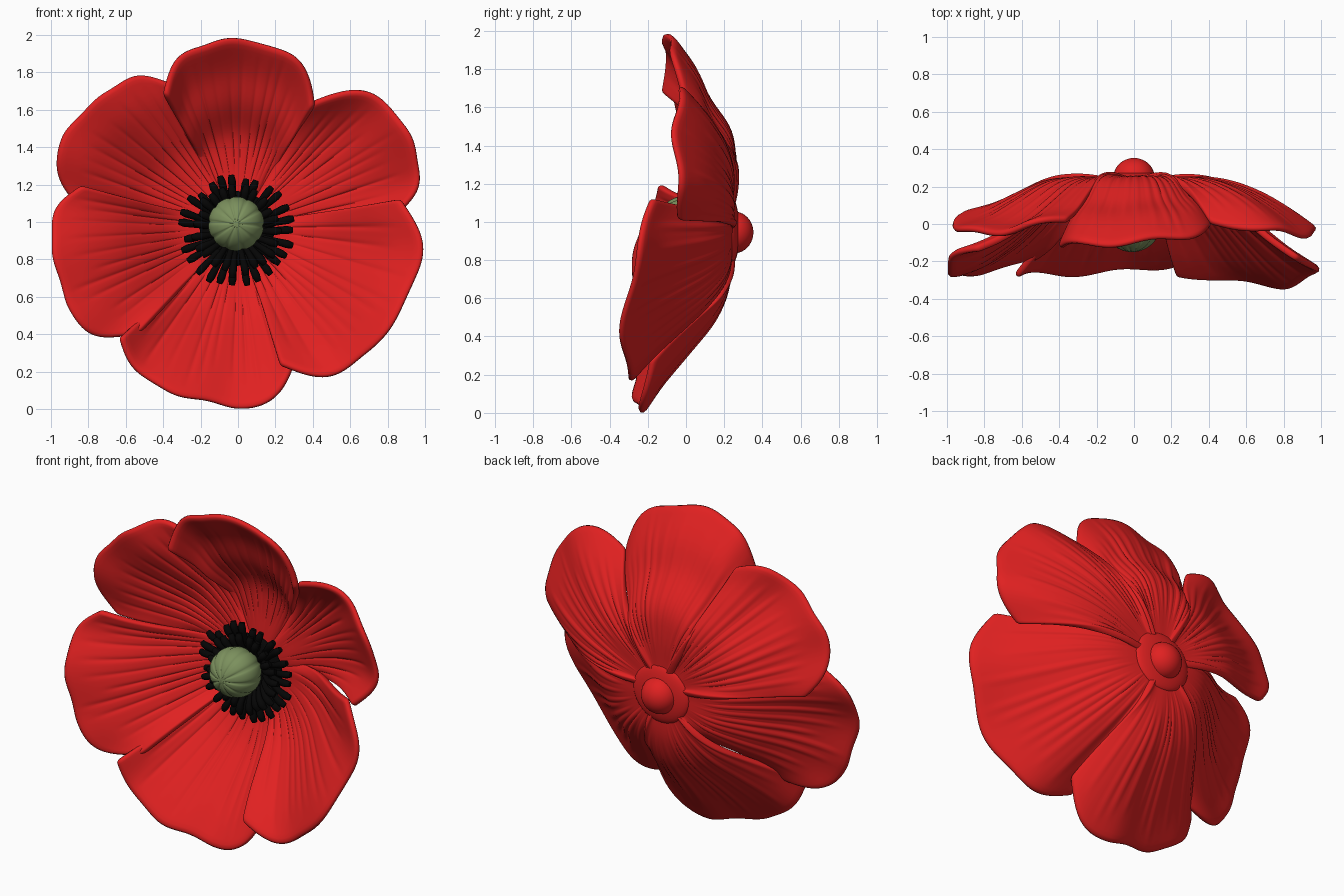
import bpy, bmesh, math, random
from mathutils import Vector

random.seed(4)
if "Cube" in bpy.data.objects:
    bpy.data.objects.remove(bpy.data.objects["Cube"])

HEART_Z = 0.97      # height of the flower's middle
BASE_Y = 0.225      # depth where the petals join
COLS, ROWS = 52, 20


def material(name, rgb):
    m = bpy.data.materials.new(name)
    m.use_nodes = True
    m.diffuse_color = (*rgb, 1)
    m.node_tree.nodes["Principled BSDF"].inputs["Base Color"].default_value = (*rgb, 1)
    return m


RED = material("poppy red", (0.75, 0.015, 0.015))
GREEN = material("seed pod green", (0.2, 0.28, 0.11))
BLACK = material("stamen black", (0.0015, 0.0015, 0.0015))


def finish(bm, name, mat):
    mesh = bpy.data.meshes.new(name)
    bmesh.ops.recalc_face_normals(bm, faces=bm.faces)
    bm.to_mesh(mesh)
    bm.free()
    mesh.materials.append(mat)
    for p in mesh.polygons:
        p.use_smooth = True
    ob = bpy.data.objects.new(name, mesh)
    bpy.context.collection.objects.link(ob)
    return ob


def spline(values, f):
    """Smooth interpolation through evenly spaced values, f in 0..1."""
    n = len(values) - 1
    i = min(int(f * n), n - 1)
    t = f * n - i
    b, c = values[i], values[i + 1]
    a = values[i - 1] if i else 2 * b - c
    d = values[i + 2] if i + 2 <= n else 2 * c - b
    return b + 0.5 * t * (c - a + t * (2*a - 5*b + 4*c - d + t * (3*(b - c) + d - a)))


def petal(name, start, end, radii, rim, bowl):
    """Fan-shaped petal: rim radii and depths run from start to end angle,
    bowl gives the share of the rim depth reached from heart to rim."""
    bm = bmesh.new()
    phase = random.uniform(0, 6)
    # narrow creases run along some columns of the fan
    creases = {}
    col = 4
    while col < COLS - 3:
        creases[col] = (random.uniform(0.008, 0.016), random.uniform(0.2, 0.4),
                        random.uniform(0.8, 0.97))
        col += random.randint(3, 6)
    grid = []
    for c in range(COLS + 1):
        f = c / COLS
        u = 2 * f - 1
        angle = math.radians(start + (end - start) * f)
        reach = spline(radii, f) + 0.005 * math.sin(22 * f + phase)
        rim_y = spline(rim, f)
        line = []
        for k in range(ROWS + 1):
            t = 0.04 + 0.96 * k / ROWS
            r = t * reach
            y = BASE_Y + (rim_y - BASE_Y) * spline(bowl, t)
            # rolled side edges show as ridges on the back
            y += 0.05 * abs(u) ** 8 * math.sin(math.pi * t) * (1 - t * 0.6)
            y += 0.014 * math.sin(15 * f + phase) * t * t
            if c in creases:
                depth, t0, t1 = creases[c]
                if t0 < t < t1:
                    y += depth * math.sin(math.pi * (t - t0) / (t1 - t0)) ** 0.5
            line.append(bm.verts.new((r * math.cos(angle), y, HEART_Z + r * math.sin(angle))))
        grid.append(line)
    for c in range(COLS):
        for k in range(ROWS):
            bm.faces.new((grid[c][k], grid[c + 1][k], grid[c + 1][k + 1], grid[c][k + 1]))
    ob = finish(bm, name, RED)
    solid = ob.modifiers.new("thickness", "SOLIDIFY")
    solid.thickness = 0.038
    solid.offset = 0
    rounding = ob.modifiers.new("rounding", "SUBSURF")
    rounding.levels = rounding.render_levels = 1


# Petals
petal("top_petal", 58, 119, (.76, .94, .98, 1.01, 1.0, .965, .82),
      (-.03, -.1, -.12), (0, -.02, -.04, .03, .38, .62, 1))
petal("upper_left_petal", 3, 59, (.82, .98, 1.035, 1.045, 1.035, .965, .78),
      (-.03, -.06, 0), (0, 0, -.02, .05, .25, .57, 1))
petal("upper_right_petal", 115, 172, (.85, .985, 1.01, 1.04, 1.055, 1.02, .87),
      (.02, -.05, .05), (0, 0, -.02, .1, .45, .8, 1))
petal("right_petal", 165, 227, (.87, .99, 1.0, 1.0, 1.0, .97, .76),
      (-.13, -.28, -.2), (0, 0, .08, .34, .64, .86, 1))
petal("bottom_petal", 223, 294, (.87, .94, .955, .945, .965, .935, .75),
      (-.27, -.26, -.2), (0, 0, .04, .2, .48, .76, 1))
petal("lower_left_petal", 287, 370, (.77, .925, .965, .975, .985, .99, .88),
      (-.27, -.33, -.18), (0, 0, .06, .24, .51, .78, 1))


def ball(name, mat, centre, size, segments=32, rings=20):
    """Sphere with its poles along y."""
    bm = bmesh.new()
    bmesh.ops.create_uvsphere(bm, u_segments=segments, v_segments=rings, radius=1)
    for v in bm.verts:
        x, y, z = v.co
        v.co = Vector(centre) + Vector((x * size[0], z * size[1], y * size[2]))
    return finish(bm, name, mat)


# Swollen joint and its flared collar behind the petals
ball("back_joint", RED, (0, 0.25, 0.945), (0.11, 0.103, 0.11))
ball("back_collar", RED, (0, 0.235, 0.95), (0.19, 0.045, 0.18))

# Dark cushion under the seed pod
ball("stamen_cushion", BLACK, (-0.005, 0.15, 0.965), (0.2, 0.05, 0.2))

# Ribbed seed pod
POD = Vector((-0.01, -0.01, 0.99))
pod = ball("seed_pod", GREEN, POD, (0.15, 0.14, 0.145), 80, 24)
for v in pod.data.vertices:
    d = v.co - POD
    around = math.atan2(d.z, d.x)
    groove = 1 - abs(math.sin(around * 5 + 0.4))
    away = min(1, math.hypot(d.x, d.z) / 0.06)
    v.co = POD + d * (1 - 0.06 * away * groove ** 3)

# Stamens: two rings of filaments with blunt, thicker tips
stamens = bpy.data.curves.new("stamens", "CURVE")
stamens.dimensions = "3D"
stamens.bevel_depth = 0.02
stamens.bevel_resolution = 2
stamens.resolution_u = 5
stamens.use_fill_caps = True
stamens.materials.append(BLACK)
for count, length, lift in ((27, 0.3, 0.085), (23, 0.24, 0.055)):
    for i in range(count):
        a = 2 * math.pi * (i + random.uniform(-0.2, 0.2)) / count
        tip = length + random.uniform(-0.025, 0.015)
        path = ((0.08, 0.16, 0.7), (tip * 0.65, lift + 0.02, 0.85),
                (tip - 0.03, lift, 1.1), (tip, lift + 0.005, 0.8))
        s = stamens.splines.new("BEZIER")
        s.bezier_points.add(len(path) - 1)
        for p, (r, y, fat) in zip(s.bezier_points, path):
            p.co = (r * math.cos(a) - 0.008, y, HEART_Z - 0.018 + r * math.sin(a))
            p.handle_left_type = p.handle_right_type = "AUTO"
            p.radius = fat
bpy.context.collection.objects.link(bpy.data.objects.new("stamens", stamens))
